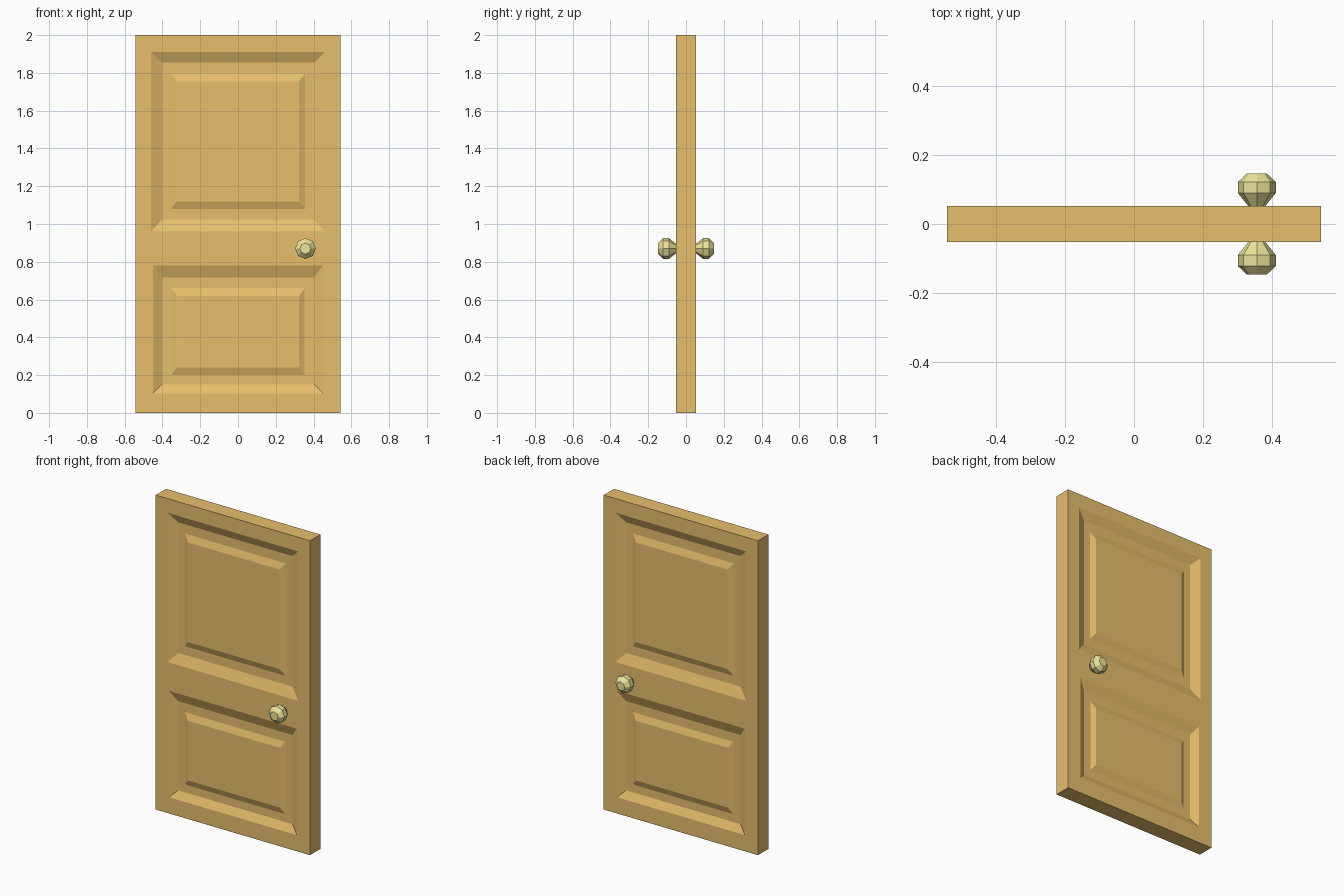
import bpy, bmesh, math
from mathutils import Matrix

if "Cube" in bpy.data.objects:
    bpy.data.objects.remove(bpy.data.objects["Cube"])

HALF_W, HALF_T = 0.543, 0.052
KNOB_X, KNOB_Z = 0.357, 0.87


def material(name, rgb):
    m = bpy.data.materials.new(name)
    m.diffuse_color = (*rgb, 1)
    m.use_nodes = True
    m.node_tree.nodes["Principled BSDF"].inputs["Base Color"].default_value = m.diffuse_color
    return m


def finish(bm, name, mat):
    me = bpy.data.meshes.new(name)
    bmesh.ops.recalc_face_normals(bm, faces=bm.faces)
    bm.to_mesh(me)
    bm.free()
    me.materials.append(mat)
    ob = bpy.data.objects.new(name, me)
    bpy.context.collection.objects.link(ob)
    return ob


def bridge(bm, a, b):
    n = len(a)
    for i in range(n):
        j = (i + 1) % n
        bm.faces.new((a[i], a[j], b[j], b[i]))


def panel(bm, outer, rings):
    """Step concentric rectangles (half width, bottom, top, depth) in from a loop."""
    for hw, z0, z1, d in rings:
        y = -HALF_T + d
        loop = [bm.verts.new((x, y, z)) for x, z in
                ((-hw, z0), (hw, z0), (hw, z1), (-hw, z1))]
        bridge(bm, outer, loop)
        outer = loop
    bm.faces.new(outer)


wood = material("wood", (0.80, 0.52, 0.15))
brass = material("brass", (0.83, 0.77, 0.32))

# Door slab: front half with two recessed, raised-centre panels, mirrored to the back
bm = bmesh.new()
rows = [(0, 0.45), (0.103, 0.45), (0.78, 0.45), (0.96, 0.46), (1.91, 0.46), (2, 0.46)]
grid = [[bm.verts.new((x, -HALF_T, z)) for x in (-HALF_W, -px, px, HALF_W)]
        for z, px in rows]
panels = {
    1: [(0.403, 0.15, 0.717, 0.025), (0.353, 0.20, 0.66, 0.025), (0.323, 0.24, 0.62, 0.01)],
    3: [(0.403, 1.024, 1.855, 0.025), (0.355, 1.08, 1.796, 0.025), (0.323, 1.12, 1.754, 0.01)],
}
for r in range(5):
    for c in range(3):
        cell = [grid[r][c], grid[r][c + 1], grid[r + 1][c + 1], grid[r + 1][c]]
        if c == 1 and r in panels:
            panel(bm, cell, panels[r])
        else:
            bm.faces.new(cell)
rim = [e for e in bm.edges if e.is_boundary]
walls = bmesh.ops.extrude_edge_only(bm, edges=rim)["geom"]
for v in walls:
    if isinstance(v, bmesh.types.BMVert):
        v.co.y = 0
bmesh.ops.recalc_face_normals(bm, faces=bm.faces)
half = bm.faces[:]
bmesh.ops.mirror(bm, geom=bm.verts[:] + bm.edges[:] + half, axis='Y',
                 matrix=Matrix.Identity(4), merge_dist=0.0001)
finish(bm, "door_slab", wood)

# Faceted eight-sided knobs, one on each side
profile = [(0.023, 0.05), (0.055, 0.09), (0.055, 0.122), (0.029, 0.147)]
for name, side in (("front_knob", -1), ("back_knob", 1)):
    bm = bmesh.new()
    loops = [[bm.verts.new((KNOB_X + r * math.cos(i * math.pi / 4), side * d,
                            KNOB_Z + r * math.sin(i * math.pi / 4))) for i in range(8)]
             for r, d in profile]
    for a, b in zip(loops, loops[1:]):
        bridge(bm, a, b)
    bm.faces.new(loops[0])
    bm.faces.new(loops[-1])
    finish(bm, name, brass)
